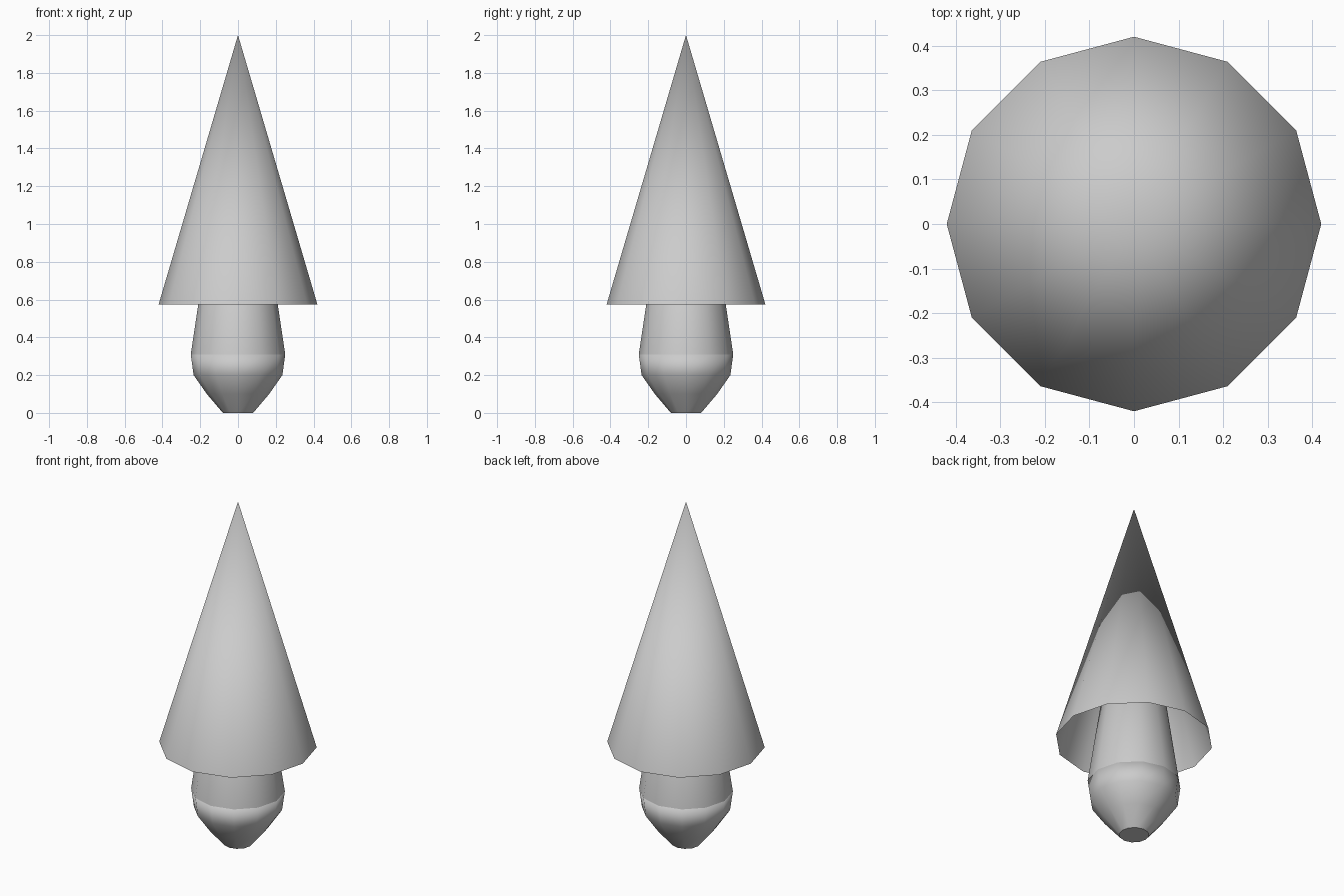
import bpy, bmesh, math

if "Cube" in bpy.data.objects:
    bpy.data.objects.remove(bpy.data.objects["Cube"])

SIDES = 12


def lathe(name, profile, cap_top=False, cap_bottom=False):
    """Spin (radius, z) points round z; radius 0 makes a shared apex."""
    bm = bmesh.new()
    rings = []
    for r, z in profile:
        if r == 0:
            rings.append([bm.verts.new((0, 0, z))] * SIDES)
        else:
            rings.append([bm.verts.new((r * math.cos(2 * math.pi * i / SIDES),
                                        r * math.sin(2 * math.pi * i / SIDES), z))
                          for i in range(SIDES)])
    for low, high in zip(rings, rings[1:]):
        for i in range(SIDES):
            j = (i + 1) % SIDES
            loop = [low[i], low[j], high[j], high[i]]
            bm.faces.new(list(dict.fromkeys(loop))).smooth = True
    if cap_top:
        bm.faces.new(rings[-1]).smooth = True
    if cap_bottom:
        base = bm.faces.new(rings[0][::-1])
        for e in base.edges:
            e.smooth = False
    mesh = bpy.data.meshes.new(name)
    bm.to_mesh(mesh)
    bm.free()
    obj = bpy.data.objects.new(name, mesh)
    bpy.context.collection.objects.link(obj)
    return obj


# Rounded base bowl, softly shaded over its rim
lathe("base_bowl", [(0.08, 0), (0.165, 0.1), (0.235, 0.2), (0.25, 0.31)],
      cap_top=True, cap_bottom=True)

# Tapered inner cone rising from the bowl
lathe("inner_cone", [(0.25, 0.31), (0, 1.98)])

# Wide outer cone, open underneath
lathe("outer_cone", [(0.42, 0.575), (0, 2.0)])
